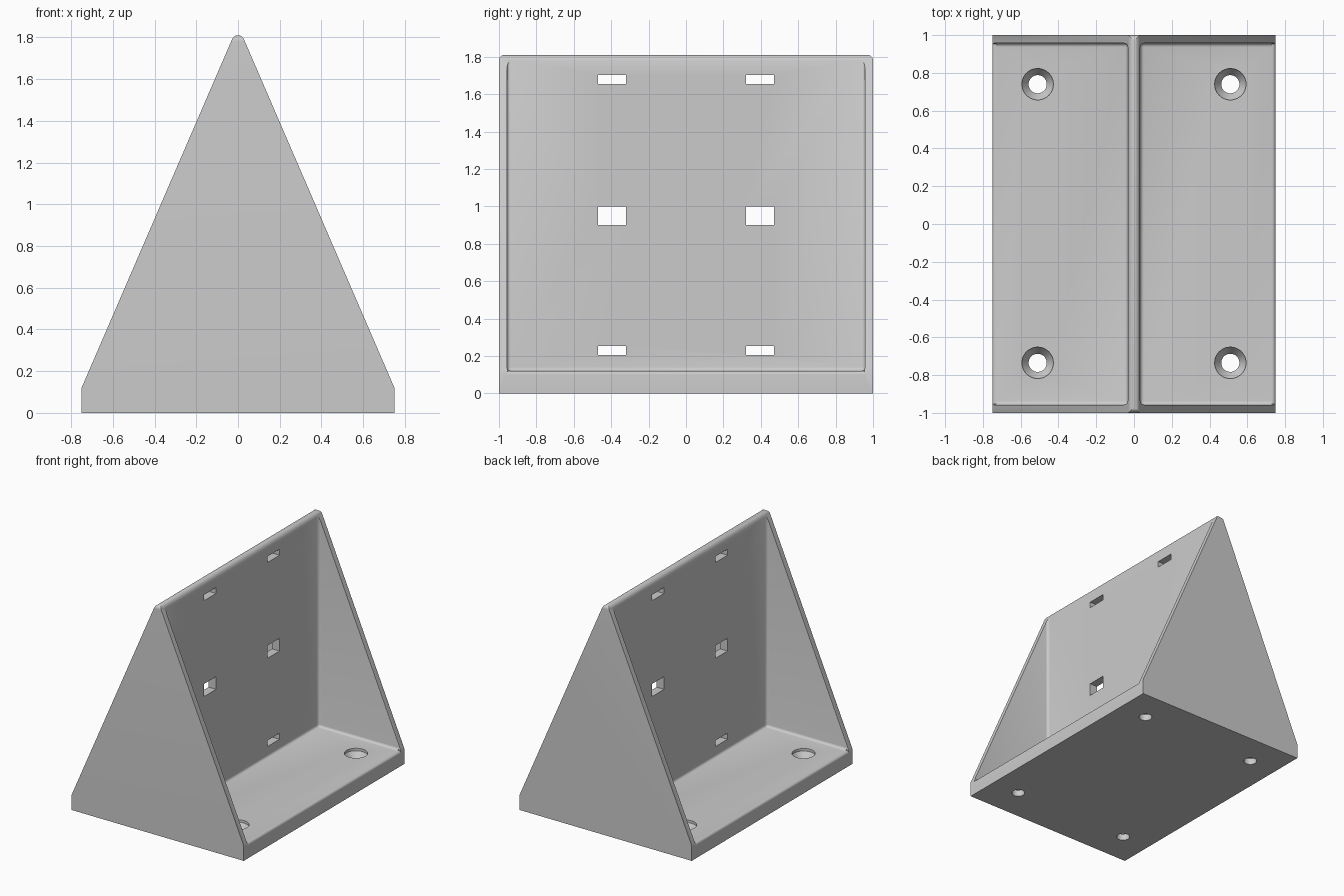
import bpy
import bmesh
from math import pi, sin, cos, radians

if "Cube" in bpy.data.objects:
    bpy.data.objects.remove(bpy.data.objects["Cube"], do_unlink=True)

WIDTH, FLOOR, HEIGHT = 0.75, 0.12, 1.81   # half width, floor thickness, full height
WALL, INNER = 0.033, 0.957                # half wall thickness, inner face of end plates
FILLET = 0.02


def arc(cx, cy, r, start, end, n=8):
    angles = [radians(start + (end - start) * i / n) for i in range(n + 1)]
    return [(cx + r * cos(a), cy + r * sin(a)) for a in angles]


def to_object(name, bm):
    bmesh.ops.recalc_face_normals(bm, faces=bm.faces)
    mesh = bpy.data.meshes.new(name)
    bm.to_mesh(mesh)
    bm.free()
    obj = bpy.data.objects.new(name, mesh)
    bpy.context.collection.objects.link(obj)
    return obj


def prism(name, points, axis, half):
    """Extrude a (side, height) profile along x or y."""
    bm = bmesh.new()
    if axis == "y":
        verts = [bm.verts.new((a, -half, z)) for a, z in points]
        step = (0, 2 * half, 0)
    else:
        verts = [bm.verts.new((-half, a, z)) for a, z in points]
        step = (2 * half, 0, 0)
    out = bmesh.ops.extrude_face_region(bm, geom=[bm.faces.new(verts)])
    moved = [v for v in out["geom"] if isinstance(v, bmesh.types.BMVert)]
    bmesh.ops.translate(bm, verts=moved, vec=step)
    return to_object(name, bm)


def box(name, low, high, bevel=0):
    bm = bmesh.new()
    bmesh.ops.create_cube(bm, size=1)
    for v in bm.verts:
        v.co = [l + (h - l) * (c + 0.5) for l, h, c in zip(low, high, v.co)]
    if bevel:
        bmesh.ops.bevel(bm, geom=bm.edges[:], offset=bevel, segments=4,
                        profile=0.5, affect="EDGES")
    return to_object(name, bm)


def lathe(name, profile, x, y, n=48):
    """Closed round cutter from (radius, height) pairs."""
    bm = bmesh.new()
    rings = [[bm.verts.new((x + r * cos(2 * pi * i / n), y + r * sin(2 * pi * i / n), z))
              for i in range(n)] for r, z in profile]
    for a, b in zip(rings, rings[1:]):
        for i in range(n):
            j = (i + 1) % n
            bm.faces.new((a[i], a[j], b[j], b[i]))
    bm.faces.new(rings[0])
    bm.faces.new(rings[-1])
    return to_object(name, bm)


def boolean(target, tool, operation="DIFFERENCE"):
    tool.hide_render = True
    mod = target.modifiers.new("cut", "BOOLEAN")
    mod.operation, mod.solver, mod.object = operation, "EXACT", tool
    bpy.context.view_layer.objects.active = target
    bpy.ops.object.modifier_apply(modifier=mod.name)
    bpy.data.objects.remove(tool, do_unlink=True)


# Tapered body with a rounded ridge
tip = arc(0, HEIGHT - 0.031, 0.031, 23.5, 156.5, 12)
body = prism("bracket_body", [(-WIDTH, 0), (WIDTH, 0), (WIDTH, FLOOR)] + tip + [(-WIDTH, FLOOR)],
             "y", 1)

# Rounded ends of the ridge
r = 0.03
outline = [(-1, -0.1), (1, -0.1)] + arc(1 - r, HEIGHT - r, r, 0, 90) + arc(r - 1, HEIGHT - r, r, 90, 180)
boolean(body, prism("ridge_rounder", outline, "x", 1), "INTERSECT")

for side in (-1, 1):
    # Open pocket that leaves the floor, the middle wall and the end plates
    xs = sorted((side * WALL, side * 1.2))
    boolean(body, box("pocket_cutter", (xs[0], -INNER, FLOOR), (xs[1], INNER, 2.2), FILLET))

    # Rounded front lip of the floor
    lip = arc(WIDTH - FILLET, FLOOR - FILLET, FILLET, 90, 0, 6)
    lip = [(WIDTH - FILLET, FLOOR + 0.02)] + lip + [(0.8, FLOOR - FILLET), (0.8, FLOOR + 0.02)]
    boolean(body, prism("lip_cutter", [(side * a, z) for a, z in lip], "y", INNER - 0.003))

    # Countersunk screw holes
    for y in (-0.735, 0.74):
        profile = [(0.048, -0.1), (0.048, 0.05), (0.083, 0.1), (0.083, 0.2)]
        boolean(body, lathe("screw_hole_cutter", profile, side * 0.51, y))

    # Strap slots through the middle wall
    for low, high in ((0.205, 0.253), (0.9, 1.0), (1.655, 1.702)):
        y = side * 0.395
        boolean(body, box("slot_cutter", (-0.2, y - 0.075, low), (0.2, y + 0.075, high)))

# Grey plastic
grey = bpy.data.materials.new("grey plastic")
grey.use_nodes = True
color = (0.6, 0.6, 0.6, 1)
grey.diffuse_color = color
grey.node_tree.nodes["Principled BSDF"].inputs["Base Color"].default_value = color
body.data.materials.clear()
body.data.materials.append(grey)
for poly in body.data.polygons:
    poly.material_index = 0

bpy.ops.object.select_all(action="DESELECT")
body.select_set(True)
bpy.context.view_layer.objects.active = body
bpy.ops.object.shade_smooth_by_angle(angle=radians(30))
